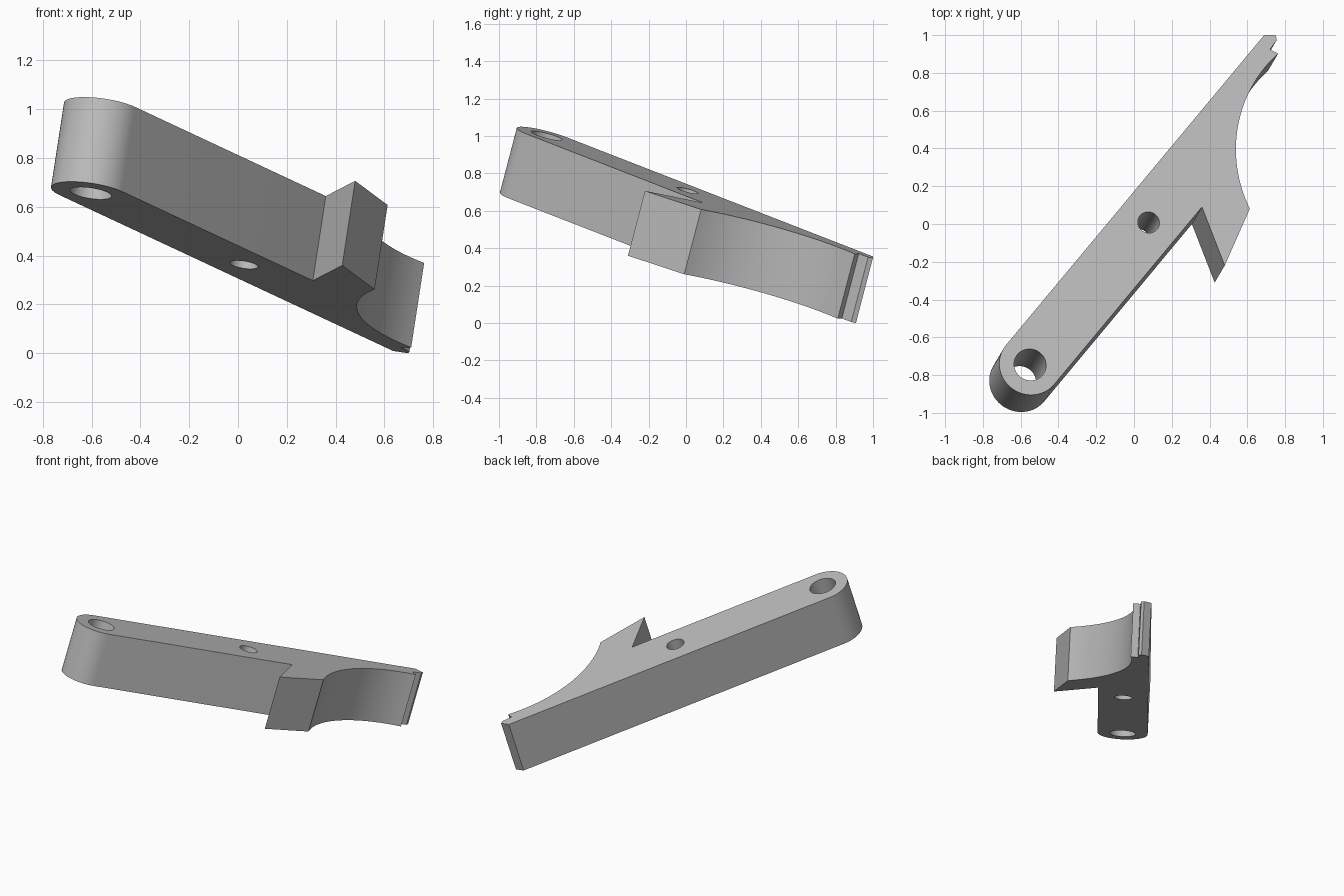
import bpy
import bmesh
from math import cos, sin, pi, atan2, radians
from mathutils import Vector, Matrix

cube = bpy.data.objects.get("Cube")
if cube:
    bpy.data.objects.remove(cube)

THICK = 0.362
RADIUS = 0.165


def arc(cx, cy, r, start, end, steps):
    """Points along a circular arc, both ends included."""
    angles = [start + (end - start) * i / steps for i in range(steps + 1)]
    return [(cx + r * cos(a), cy + r * sin(a)) for a in angles]


def circle(cx, cy, r, steps=48):
    return arc(cx, cy, r, 0, 2 * pi, steps)[:-1]


# Outline: rounded pivot end, barbed hook, concave sweep, notched tip
rounded_end = arc(0, 0, RADIUS, pi / 2, 3 * pi / 2, 32)
hook = [(1.275, -RADIUS), (1.103, -0.456)]
cx, cy = 2.099, -0.686
sweep = arc(cx, cy, 0.738, atan2(-0.364 - cy, 1.431 - cx) % (2 * pi),
            atan2(0.049 - cy, 2.199 - cx), 32)
tip = [(2.188, 0.092), (2.252, 0.097), (2.269, 0.117), (2.230, RADIUS)]
outline = rounded_end + hook + sweep + tip

# Filled flat profile with the pivot hole and the pin hole, given thickness
curve = bpy.data.curves.new("lever_profile", "CURVE")
curve.dimensions = "2D"
curve.fill_mode = "BOTH"
curve.extrude = THICK / 2
for loop in (outline, circle(0, 0, 0.086), circle(1.023, 0, 0.058)):
    spline = curve.splines.new("POLY")
    spline.points.add(len(loop) - 1)
    for point, (x, y) in zip(spline.points, loop):
        point.co = (x, y, 0, 1)
    spline.use_cyclic_u = True
profile = bpy.data.objects.new("lever_profile", curve)
bpy.context.collection.objects.link(profile)
bpy.context.view_layer.update()
evaluated = profile.evaluated_get(bpy.context.evaluated_depsgraph_get())
mesh = bpy.data.meshes.new_from_object(evaluated)
bpy.data.objects.remove(profile)

# Tilted frame: along the arm, across it, and through its thickness
through = Vector((0.147, 0.25, 0.957)).normalized()
along = Vector((0.613, 0.736, -0.286))
along = (along - through * along.dot(through)).normalized()
across = through.cross(along)
frame = Matrix((along, across, through)).transposed().to_4x4()
pivot_top = Vector((-0.55, -0.745, 1.005))
place = Matrix.Translation(pivot_top - through * THICK / 2) @ frame

bm = bmesh.new()
bm.from_mesh(mesh)
bmesh.ops.remove_doubles(bm, verts=bm.verts, dist=0.0005)
bmesh.ops.transform(bm, matrix=place, verts=bm.verts)
bmesh.ops.recalc_face_normals(bm, faces=bm.faces)
lowest = min(v.co.z for v in bm.verts)
bmesh.ops.translate(bm, vec=(0, 0, -lowest), verts=bm.verts)
bm.to_mesh(mesh)
bm.free()

# Plain grey metal
grey = bpy.data.materials.new("light_grey")
grey.use_nodes = True
colour = (0.5, 0.5, 0.5, 1)
grey.diffuse_color = colour
grey.node_tree.nodes["Principled BSDF"].inputs["Base Color"].default_value = colour
mesh.materials.clear()
mesh.materials.append(grey)

lever = bpy.data.objects.new("latch_lever", mesh)
bpy.context.collection.objects.link(lever)
bpy.ops.object.select_all(action="DESELECT")
lever.select_set(True)
bpy.context.view_layer.objects.active = lever
bpy.ops.object.shade_smooth_by_angle(angle=radians(25))
